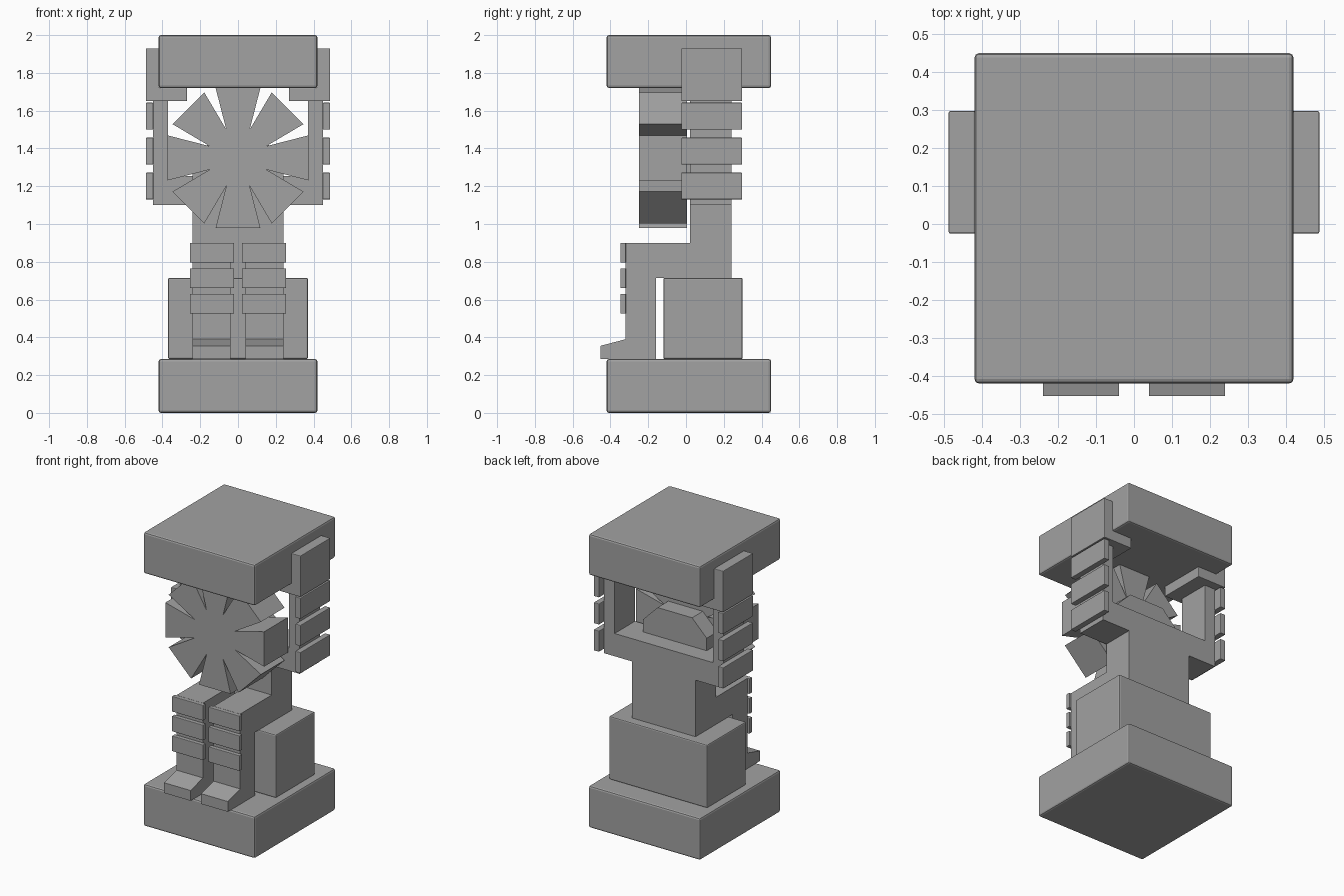
import bpy, bmesh, math
from mathutils import Matrix, Vector

cube = bpy.data.objects.get("Cube")
if cube:
    bpy.data.objects.remove(cube, do_unlink=True)

stone = bpy.data.materials.new("grey_stone")
stone.use_nodes = True
GREY = (0.36, 0.36, 0.36, 1)
stone.diffuse_color = GREY
stone.node_tree.nodes["Principled BSDF"].inputs["Base Color"].default_value = GREY


def prism(name, outline, axis, start, end, bevel=0.0):
    """Extrude a 2D outline along x (outline is y,z) or along y (outline is x,z)."""
    bm = bmesh.new()
    place = (lambda p: (start, p[0], p[1])) if axis == "x" else (lambda p: (p[0], start, p[1]))
    face = bm.faces.new([bm.verts.new(place(p)) for p in outline])
    moved = bmesh.ops.extrude_face_region(bm, geom=[face])["geom"]
    step = Vector((end - start, 0, 0)) if axis == "x" else Vector((0, end - start, 0))
    bmesh.ops.translate(bm, vec=step, verts=[v for v in moved if isinstance(v, bmesh.types.BMVert)])
    bmesh.ops.recalc_face_normals(bm, faces=bm.faces)
    mesh = bpy.data.meshes.new(name)
    bm.to_mesh(mesh)
    bm.free()
    mesh.materials.append(stone)
    obj = bpy.data.objects.new(name, mesh)
    bpy.context.collection.objects.link(obj)
    if bevel:
        mod = obj.modifiers.new("edge_bevel", "BEVEL")
        mod.width = bevel
        mod.segments = 2
    return obj


def box(name, x, y, z, bevel=0.0):
    outline = [(x[0], z[0]), (x[1], z[0]), (x[1], z[1]), (x[0], z[1])]
    return prism(name, outline, "y", y[0], y[1], bevel)


# Base slab, carried slab and seat
box("base_slab", (-.42, .42), (-.42, .45), (0, .285), .012)
box("carried_slab", (-.42, .42), (-.42, .45), (1.72, 2), .012)
box("seat", (-.37, .37), (-.12, .3), (.285, .715), .008)

# Torso with shoulder bar and chamfered neck
box("torso", (-.24, .24), (.02, .24), (.715, 1.11))
box("shoulder_bar", (-.45, .45), (.02, .24), (1.1, 1.255))
prism("neck", [(-.24, 1.2), (.24, 1.2), (.24, 1.34), (.13, 1.45), (-.13, 1.45), (-.24, 1.34)],
      "y", -.1, .12)

# Octagonal head with a ring of eight flared rays
HEAD_Z, APOTHEM, REACH = 1.35, .15, .372
corner = APOTHEM / math.cos(math.pi / 8)
angles = [math.pi / 8 + i * math.pi / 4 for i in range(8)]
prism("head", [(corner * math.cos(a), HEAD_Z + corner * math.sin(a)) for a in angles],
      "y", -.25, .005)
for i in range(8):
    turn = Matrix.Rotation(i * math.pi / 4, 2)
    flat = [(APOTHEM, -.062), (REACH, -.119), (REACH, .119), (APOTHEM, .062)]
    pts = [turn @ Vector(p) for p in flat]
    prism(f"head_ray_{i + 1}", [(p.x, p.y + HEAD_Z) for p in pts], "y", -.25, .005)

for side, s in (("left", 1), ("right", -1)):
    def span(a, b):
        return tuple(sorted((a * s, b * s)))

    # Arm with bands and an L-shaped hand gripping the slab
    box(f"{side}_arm", span(.37, .45), (.02, .24), (1.1, 1.66))
    for i in range(3):
        z = 1.13 + i * .185
        box(f"{side}_arm_band_{i + 1}", span(.448, .488), (-.025, .297), (z, z + .142), .004)
    hand = [(.27, 1.65), (.488, 1.65), (.488, 1.93), (.418, 1.93), (.418, 1.722), (.27, 1.722)]
    prism(f"{side}_hand", [(x * s, z) for x, z in hand], "y", -.025, .297, .004)

    # Bent leg with foot, cut as one profile
    leg = [(.03, .9), (-.32, .9), (-.32, .39), (-.453, .355), (-.453, .285),
           (-.16, .285), (-.16, .715), (.03, .715)]
    a, b = span(.04, .24)
    prism(f"{side}_leg", leg, "x", a, b)
    for i in range(3):
        z = .525 + i * .135
        box(f"{side}_leg_band_{i + 1}", span(.02, .255), (-.348, -.318), (z, z + .105), .004)
